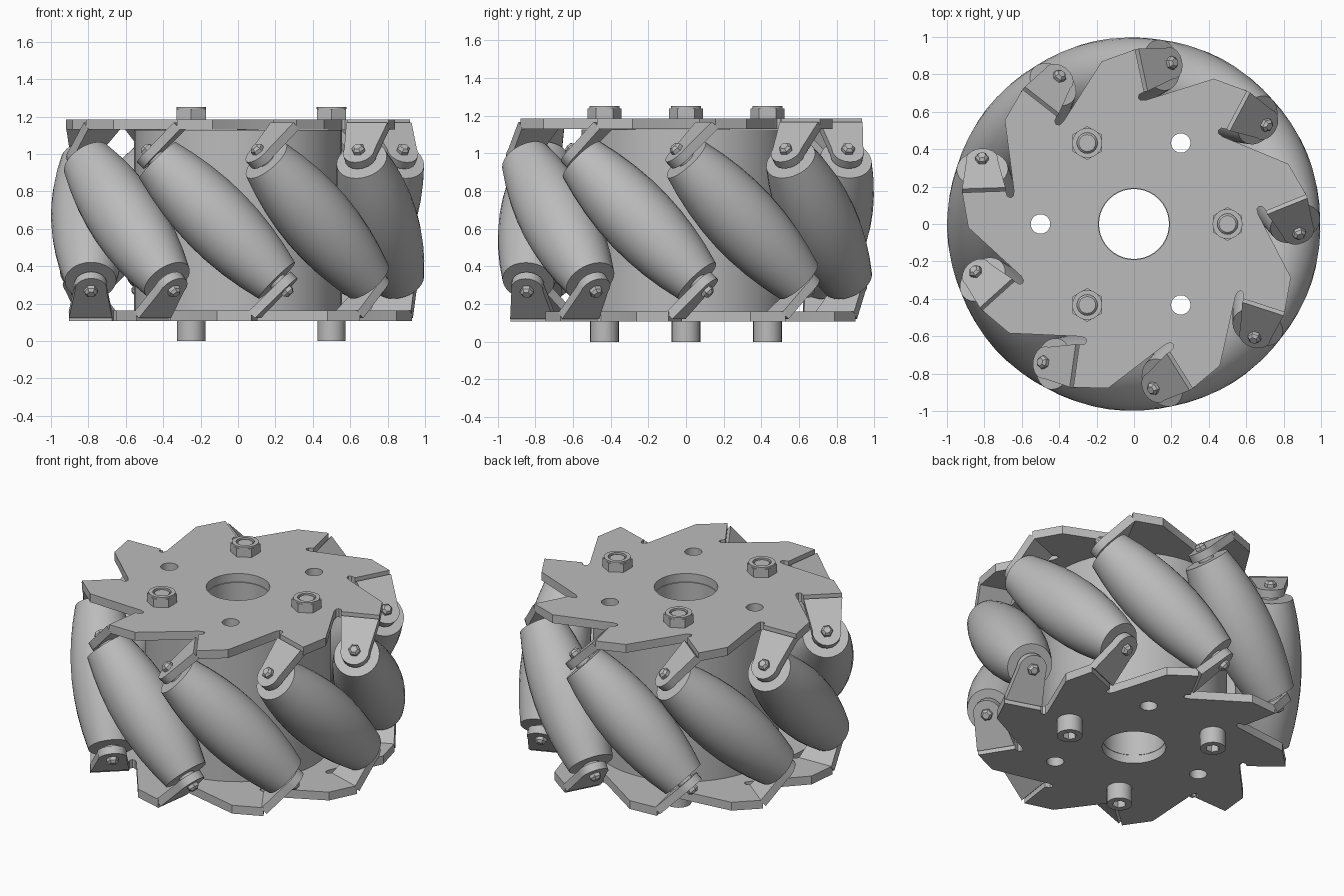
import bpy, bmesh
from math import cos, sin, pi, radians
from mathutils import Matrix, Vector

cube = bpy.data.objects.get("Cube")
if cube:
    bpy.data.objects.remove(cube, do_unlink=True)

metal = bpy.data.materials.new("plain grey")
GREY = (0.5, 0.5, 0.5, 1)
metal.use_nodes = True
metal.diffuse_color = GREY
metal.node_tree.nodes["Principled BSDF"].inputs["Base Color"].default_value = GREY

COUNT = 9          # rollers around the wheel
PHASE = 22         # angle of the first roller, degrees
MID = 0.645        # height of the middle plane
AXIS_R = 0.8       # distance of roller axes from the wheel axis
BORE = 0.19


def circle(radius, n=24, x=0, y=0, start=0.0):
    return [(x + radius * cos(start + 2 * pi * i / n),
             y + radius * sin(start + 2 * pi * i / n)) for i in range(n)]


def add_object(name, mesh, matrix=Matrix()):
    ob = bpy.data.objects.new(name, mesh)
    bpy.context.collection.objects.link(ob)
    ob.matrix_world = matrix
    return ob


def finish(name, bm):
    bmesh.ops.recalc_face_normals(bm, faces=bm.faces)
    mesh = bpy.data.meshes.new(name)
    bm.to_mesh(mesh)
    bm.free()
    mesh.materials.append(metal)
    return mesh


def prism(name, loops, z0, z1):
    """Flat outline with optional holes, given thickness along z."""
    bm = bmesh.new()
    caps = [[], []]
    for loop in loops:
        rings = [[bm.verts.new((x, y, z)) for x, y in loop] for z in (z0, z1)]
        for i in range(len(loop)):
            j = (i + 1) % len(loop)
            bm.faces.new((rings[0][i], rings[0][j], rings[1][j], rings[1][i]))
            for cap, ring in zip(caps, rings):
                cap.append(bm.edges.get((ring[i], ring[j])))
    for cap in caps:
        bmesh.ops.triangle_fill(bm, edges=cap, use_beauty=True)
    return finish(name, bm)


def lathe(name, profile, n=24):
    """Solid of revolution about z from (radius, z) pairs."""
    bm = bmesh.new()
    rings = [[bm.verts.new((x, y, z)) for x, y in circle(r, n)] for r, z in profile]
    for a, b in zip(rings, rings[1:]):
        for i in range(n):
            j = (i + 1) % n
            bm.faces.new((a[i], a[j], b[j], b[i]))
    bm.faces.new(rings[0])
    bm.faces.new(rings[-1])
    return finish(name, bm)


def turned(points, degrees):
    m = Matrix.Rotation(radians(degrees), 2)
    return [tuple(m @ Vector(p)) for p in points]


flip = Matrix.Translation((0, 0, MID)) @ Matrix.Rotation(pi, 4, 'X') @ Matrix.Translation((0, 0, -MID))
spin = [Matrix.Rotation(radians(PHASE + 360 / COUNT * k), 4, 'Z') for k in range(COUNT)]

# Side plates: one toothed sector repeated, with bore and bolt holes
sector = [(0.886, -0.012), (0.912, -0.2), (0.68, -0.2), (0.672, -0.172),
          (0.655, -0.163), (0.64, -0.172), (0.635, -0.2)]
top_outline, low_outline = [], []
for k in range(COUNT):
    a = PHASE - 360 / COUNT * k
    top_outline += turned(sector, a)
    low_outline += turned([(x, -y) for x, y in sector], PHASE + 360 / COUNT * k)
open_holes = [circle(0.052, 20, 0.5 * cos(a), 0.5 * sin(a)) for a in (pi, pi / 3, -pi / 3)]
add_object("top_plate", prism("top_plate", [top_outline, circle(BORE, 40)] + open_holes, 1.13, 1.185))
add_object("bottom_plate", prism("bottom_plate", [low_outline, circle(BORE, 40)] + open_holes, 0.107, 0.162))

# Hub between the plates, in two halves
hub = prism("hub_half", [circle(0.555, 48), circle(0.187, 40)] + open_holes, 0.162, MID)
add_object("lower_hub", hub)
add_object("upper_hub", hub, Matrix.Translation((0, 0, MID - 0.162)))

# Roller: barrel whose bulge follows the wheel rim
END = 0.455
barrel = []
for i in range(-4, 5):
    t = END * i / 4
    barrel.append((1 - (AXIS_R ** 2 + t * t / 2) ** 0.5, t))
roller = lathe("roller", barrel, 28)

# Mounting ear: rounded tab at right angles to the roller axis
EAR = 0.5
tip = [(0.087 * cos(radians(a)), 0.087 * sin(radians(a))) for a in range(-10, 191, 20)]
ear = prism("ear", [[(-0.12, -0.215), (0.112, -0.215)] + tip], EAR - 0.025, EAR + 0.025)

# Axle fittings
collar = lathe("collar", [(0.05, END - 0.01), (0.05, EAR - 0.02)], 16)
screw = lathe("axle_nut", [(0.036, EAR + 0.02), (0.036, EAR + 0.045), (0.022, EAR + 0.06)], 6)

# Local roller frame: x outward, y down the ear slope, z along the axle
s = 0.5 ** 0.5
tilt = Matrix(((1, 0, 0, AXIS_R), (0, -s, -s, 0), (0, -s, s, MID), (0, 0, 0, 1)))
tilt = tilt.copy()
for k, m in enumerate(spin):
    add_object(f"roller_{k + 1}", roller, m @ tilt)
    for side, half in (("top", m), ("bottom", m @ flip)):
        add_object(f"{side}_ear_{k + 1}", ear, half @ tilt)
        add_object(f"{side}_collar_{k + 1}", collar, half @ tilt)
        add_object(f"{side}_axle_nut_{k + 1}", screw, half @ tilt)

# Through bolts: hex nut on top, socket head below
hexagon = circle(0.09, 6, start=pi / 2)
nut = prism("nut", [hexagon, circle(0.055, 20)], 1.185, 1.24)
nut_crown = prism("nut_crown", [circle(0.08, 24), circle(0.055, 20)], 1.24, 1.252)
bolt_end = lathe("bolt_end", [(0.055, 1.18), (0.055, 1.235), (0.045, 1.245)], 20)
head = lathe("bolt_head", [(0.076, 0.05), (0.076, 0.11)])
rim = prism("bolt_socket", [circle(0.076), circle(0.042, 6)], 0.0, 0.05)
for k in range(3):
    a = 2 * pi * k / 3
    place = Matrix.Translation((0.5 * cos(a), 0.5 * sin(a), 0))
    for mesh in (nut, nut_crown, bolt_end, head, rim):
        add_object(f"{mesh.name}_{k + 1}", mesh, place)

# Smooth the round parts, keeping hard edges crisp
for ob in bpy.context.scene.objects:
    if ob.type == 'MESH':
        bpy.ops.object.select_all(action='DESELECT')
        ob.select_set(True)
        bpy.context.view_layer.objects.active = ob
        bpy.ops.object.shade_smooth_by_angle(angle=radians(30))
